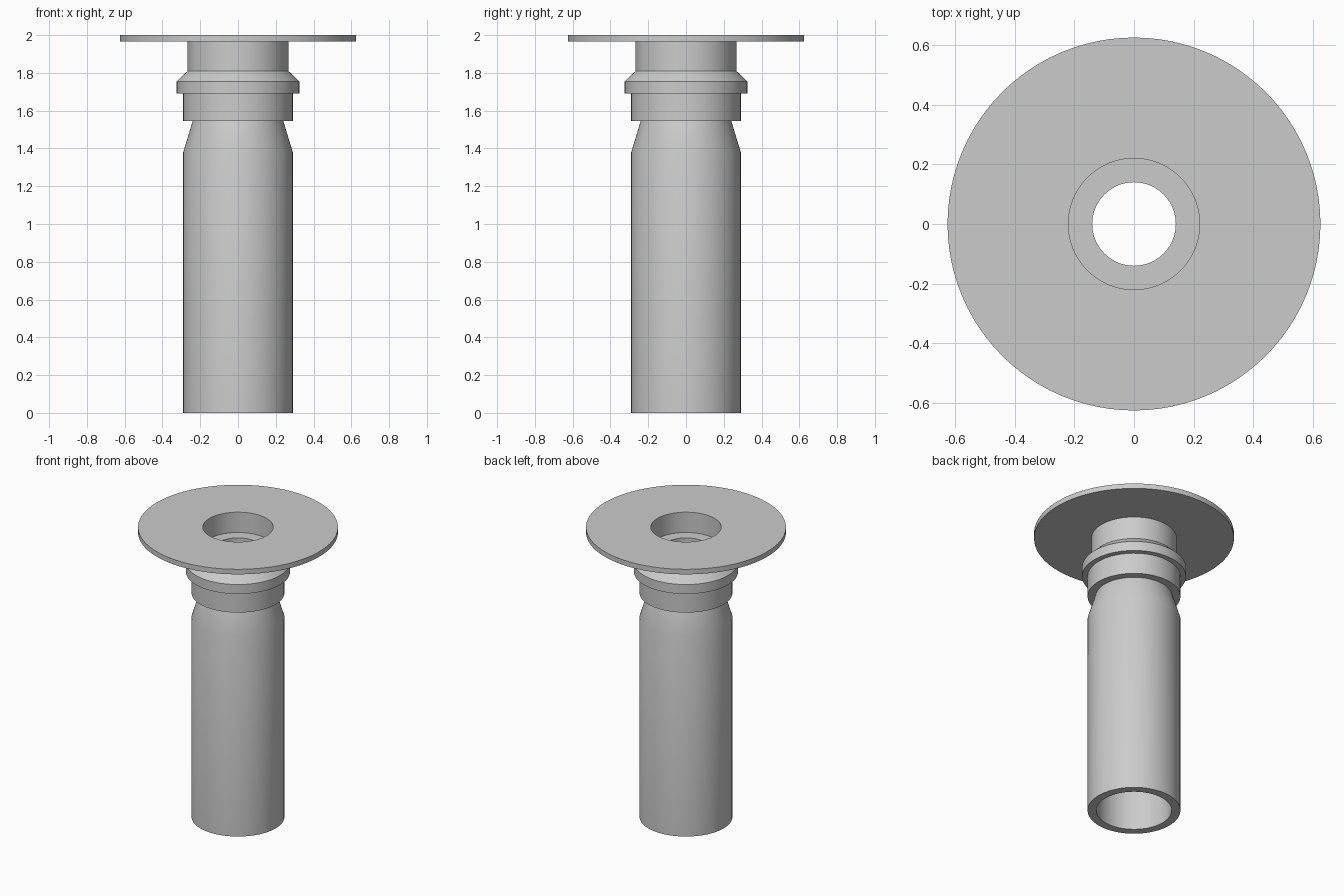
import bpy
import bmesh
import math

cube = bpy.data.objects.get("Cube")
if cube:
    bpy.data.objects.remove(cube, do_unlink=True)

SIDES = 96

grey = bpy.data.materials.new("plain grey")
grey.use_nodes = True
colour = (0.6, 0.6, 0.6, 1)
grey.diffuse_color = colour
grey.node_tree.nodes["Principled BSDF"].inputs["Base Color"].default_value = colour


def lathe(name, profile):
    """Turn a closed (radius, height) outline around the z axis."""
    bm = bmesh.new()
    verts = [bm.verts.new((r, 0, z)) for r, z in profile]
    edges = [bm.edges.new((a, b)) for a, b in zip(verts, verts[1:] + verts[:1])]
    bmesh.ops.spin(bm, geom=verts + edges, cent=(0, 0, 0), axis=(0, 0, 1),
                   angle=math.tau, steps=SIDES, use_merge=True)
    bmesh.ops.remove_doubles(bm, verts=bm.verts[:], dist=0.0001)
    bmesh.ops.recalc_face_normals(bm, faces=bm.faces[:])
    mesh = bpy.data.meshes.new(name)
    bm.to_mesh(mesh)
    bm.free()
    mesh.materials.append(grey)
    obj = bpy.data.objects.new(name, mesh)
    bpy.context.collection.objects.link(obj)
    bpy.ops.object.select_all(action='DESELECT')
    obj.select_set(True)
    bpy.context.view_layer.objects.active = obj
    bpy.ops.object.shade_smooth_by_angle(angle=math.radians(30))
    return obj


bore = 0.14       # narrow opening through the collar
neck = 0.267
wide = 0.29       # pipe and lower collar radius
joint = 1.81      # flange neck meets collar
shoulder = 1.545  # collar meets pipe

# Wide flange with its neck and the recessed socket inside
lathe("flange_and_neck", [
    (0.22, 2), (0.625, 2), (0.625, 1.965), (neck, 1.965),
    (neck, joint), (bore, joint), (bore, 1.86), (0.22, 1.86)])

# Stepped collar with a chamfered rim
lathe("collar", [
    (bore, joint), (neck, joint), (0.325, 1.755), (0.325, 1.69),
    (wide, 1.69), (wide, shoulder), (bore, shoulder)])

# Hollow pipe, tapered where it enters the collar
lathe("pipe", [
    (0.24, shoulder), (wide, 1.38), (wide, 0), (0.235, 0),
    (0.235, 1.38), (0.185, shoulder)])
